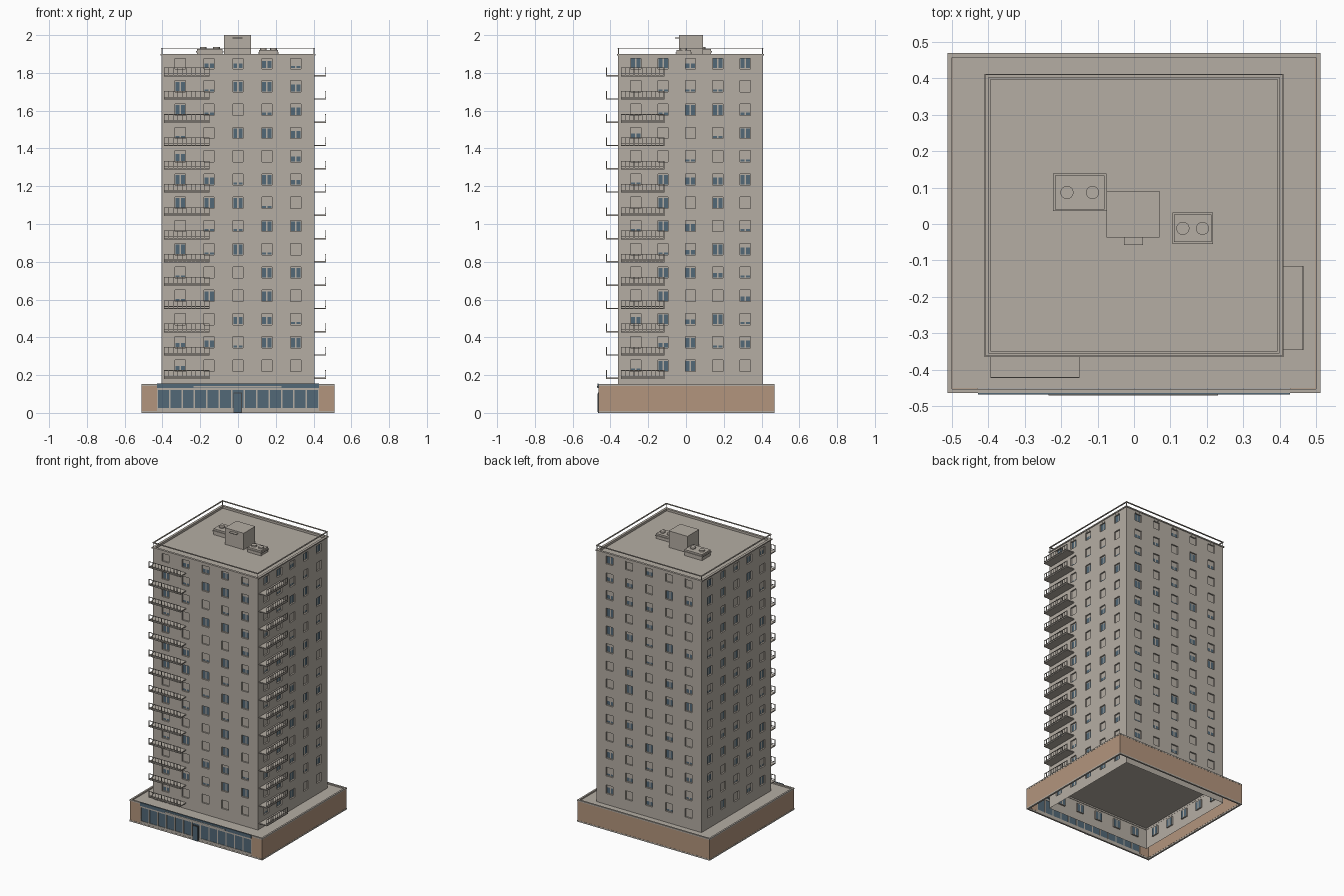
import bpy, bmesh, random
from mathutils import Vector

if "Cube" in bpy.data.objects:
    bpy.data.objects.remove(bpy.data.objects["Cube"])

random.seed(4)


def material(name, rgb):
    m = bpy.data.materials.new(name)
    m.diffuse_color = (*rgb, 1)
    m.use_nodes = True
    m.node_tree.nodes["Principled BSDF"].inputs["Base Color"].default_value = m.diffuse_color
    return m


CONCRETE = material("warm_grey_concrete", (0.46, 0.42, 0.37))
GLASS = material("blue_grey_glass", (0.085, 0.14, 0.185))
BRICK = material("tan_brick", (0.45, 0.30, 0.205))
DARK = material("dark_metal", (0.06, 0.065, 0.07))


def finish(name, bm, mats):
    me = bpy.data.meshes.new(name)
    bm.to_mesh(me)
    bm.free()
    for m in mats:
        me.materials.append(m)
    ob = bpy.data.objects.new(name, me)
    bpy.context.collection.objects.link(ob)
    return ob


def boxes(name, mat, items):
    """One object made of boxes given as x0, x1, y0, y1, z0, z1."""
    bm = bmesh.new()
    for x0, x1, y0, y1, z0, z1 in items:
        vs = bmesh.ops.create_cube(bm, size=1)["verts"]
        for v in vs:
            v.co = ((x0 + x1) / 2 + v.co.x * (x1 - x0),
                    (y0 + y1) / 2 + v.co.y * (y1 - y0),
                    (z0 + z1) / 2 + v.co.z * (z1 - z0))
    return finish(name, bm, [mat])


def ring(x0, x1, y0, y1, z0, z1, t):
    """Four boxes forming a rectangular frame of width t."""
    return [(x0, x1, y0, y0 + t, z0, z1), (x0, x1, y1 - t, y1, z0, z1),
            (x0, x0 + t, y0 + t, y1 - t, z0, z1), (x1 - t, x1, y0 + t, y1 - t, z0, z1)]


# Main dimensions
TX, TY0, TY1, TOP = 0.405, -0.36, 0.407, 1.895
FLOORS, PITCH, FIRST = 14, 0.1232, 0.18
HALF, TALL, DEPTH = 0.027, 0.06, 0.01
SILLS = [0.06] + [FIRST + 0.04 + PITCH * i for i in range(FLOORS)]


def tower_wall(name, origin, u, length, spacing):
    """Wall sheet with recessed two-pane windows and random blinds."""
    origin, u = Vector(origin), Vector(u)
    n = u.cross(Vector((0, 0, 1)))
    bm = bmesh.new()

    def quad(pts, mat=0):
        f = bm.faces.new([bm.verts.new(origin + u * a - n * d + Vector((0, 0, z)))
                          for a, z, d in pts])
        f.material_index = mat

    def flat(a0, a1, z0, z1, d=0, mat=0):
        if z1 - z0 > 1e-4:
            quad([(a0, z0, d), (a1, z0, d), (a1, z1, d), (a0, z1, d)], mat)

    cols = [length / 2 + spacing * k for k in range(-2, 3)]
    z_prev = 0
    for s in SILLS:
        z0, z1 = s, s + TALL
        flat(0, length, z_prev, z0)
        z_prev = z1
        a_prev = 0
        for c in cols:
            a0, a1 = c - HALF, c + HALF
            flat(a_prev, a0, z0, z1)
            a_prev = a1
            # reveals
            corners = [(a0, z0), (a1, z0), (a1, z1), (a0, z1)]
            for (pa, pz), (qa, qz) in zip(corners, corners[1:] + corners[:1]):
                quad([(pa, pz, 0), (pa, pz, DEPTH), (qa, qz, DEPTH), (qa, qz, 0)])
            # panes below the blind, blind above, mullion and side frames
            lift = random.choice([0, 0, 0.2, 0.45, 0.7, 0.95, 0.95])
            if s == SILLS[0]:
                lift = 0.95
            zb = z0 + 0.003 + (TALL - 0.006) * lift
            flat(a0, a1, z0, z0 + 0.003, DEPTH)
            flat(a0, a1, zb, z1, DEPTH)
            edges = [a0, a0 + 0.002, c - 0.004, c + 0.004, a1 - 0.002, a1]
            for k in range(5):
                flat(edges[k], edges[k + 1], z0 + 0.003, zb, DEPTH, k % 2)
        flat(a_prev, length, z0, z1)
    flat(0, length, z_prev, TOP)
    finish(name, bm, [CONCRETE, GLASS])


# Tower walls
D = TY1 - TY0
tower_wall("tower_front_wall", (-TX, TY0, 0), (1, 0, 0), 2 * TX, 0.153)
tower_wall("tower_right_wall", (TX, TY0, 0), (0, 1, 0), D, 0.145)
tower_wall("tower_back_wall", (TX, TY1, 0), (-1, 0, 0), 2 * TX, 0.153)
tower_wall("tower_left_wall", (-TX, TY1, 0), (0, -1, 0), D, 0.145)

# Tower slabs, coping and roof guard rail
e = 0.001
boxes("first_floor_slab", CONCRETE, [(-TX + e, TX - e, TY0 + e, TY1 - e, 0.15, 0.156)])
boxes("tower_roof", CONCRETE, [(-TX + e, TX - e, TY0 + e, TY1 - e, 1.875, 1.885)])
boxes("roof_coping", CONCRETE, ring(-0.41, 0.41, -0.365, 0.412, 1.892, 1.9, 0.016)
      + ring(-0.404, 0.404, -0.359, 0.406, 1.885, 1.892, 0.01))
boxes("roof_guard_rail", CONCRETE, ring(-0.407, 0.407, -0.362, 0.41, 1.928, 1.933, 0.008)
      + [(x - 0.002, x + 0.002, y - 0.002, y + 0.002, 1.9, 1.928)
         for x in (-0.403, 0.403) for y in (-0.358, 0.405)])

# Balconies on the front and right faces
slabs, rails = [], []
for i in range(FLOORS):
    z = FIRST + PITCH * i
    slabs.append((-0.393, -0.15, -0.42, TY0, z, z + 0.007))
    slabs.append((TX, 0.465, -0.345, -0.115, z, z + 0.007))
    for h in (0.012, 0.043):
        rails.append((-0.393, -0.15, -0.423, -0.419, z + h, z + h + 0.003))
        rails.append((0.461, 0.465, -0.345, -0.115, z + h, z + h + 0.003))
    for k in range(11):
        x, y = -0.3915 + 0.024 * k, -0.3435 + 0.0227 * k
        rails.append((x - 0.0015, x + 0.0015, -0.4225, -0.4195, z, z + 0.043))
        rails.append((0.4615, 0.4645, y - 0.0015, y + 0.0015, z, z + 0.043))
boxes("balcony_slabs", CONCRETE, slabs)
boxes("balcony_railings", CONCRETE, rails)

# Podium with brick walls around an open shopfront bay
PX, PY0, PY1, T, SX = 0.51, -0.463, 0.468, 0.012, 0.428
boxes("podium_brick_walls", BRICK, [
    (-PX, PX, PY1 - T, PY1, 0.01, 0.143),
    (-PX, -PX + T, PY0, PY1 - T, 0.01, 0.143), (PX - T, PX, PY0, PY1 - T, 0.01, 0.143),
    (-PX + T, -SX, PY0, PY0 + T, 0.01, 0.143), (SX, PX - T, PY0, PY0 + T, 0.01, 0.143)])
boxes("podium_base_strip", CONCRETE, ring(-PX - e, PX + e, PY0 - e, PY1 + e, 0, 0.01, T))
boxes("podium_coping", CONCRETE, ring(-PX - e, PX + e, PY0 - e, PY1 + e, 0.143, 0.152, T))
boxes("podium_roof", CONCRETE, ring(-PX + T, PX - T, PY0 + T, PY1 - T, 0.138, 0.144, 0.094))

# Shopfront: glazing, frame, fascia, canopy and door
boxes("shopfront_glass", GLASS, [(-SX, SX, PY0 + 0.003, PY0 + 0.008, 0.01, 0.143)])
step = 2 * SX / 13
boxes("shopfront_frame", CONCRETE,
      [(-SX, SX, PY0, PY0 + 0.01, 0.01, 0.025), (-SX, SX, PY0, PY0 + 0.01, 0.12, 0.132)]
      + [(-SX + step * k - 0.004, -SX + step * k + 0.004, PY0, PY0 + 0.01, 0.025, 0.12)
         for k in range(14)])
boxes("shopfront_fascia", GLASS, [(-SX, SX, PY0 - 0.005, PY0, 0.132, 0.155)])
boxes("shopfront_canopy_strip", CONCRETE, [(-0.235, 0.23, PY0 - 0.007, PY0, 0.134, 0.142)])
boxes("door_frame", DARK, [(-0.025, 0.022, PY0 - 0.003, PY0 + 0.002, 0, 0.107)])
boxes("door_panel", GLASS, [(-0.02, 0.017, PY0 - 0.005, PY0 - 0.003, 0.004, 0.102)])

# Rooftop lift house and ventilation units
boxes("lift_house", CONCRETE, [(-0.075, 0.07, -0.037, 0.09, 1.885, 2.0)])
boxes("lift_house_canopy", CONCRETE, [(-0.028, 0.025, -0.057, -0.037, 1.983, 1.988)])
for side, (x0, x1, y0, y1, top) in (("left", (-0.222, -0.076, 0.035, 0.138, 1.927)),
                                    ("right", (0.105, 0.217, -0.055, 0.031, 1.92))):
    boxes(side + "_vent_unit", CONCRETE, [
        (x0 + 0.005, x1 - 0.005, y0 + 0.005, y1 - 0.005, 1.885, top),
        (x0, x1, y0, y1, top - 0.018, top - 0.012)])
    bm = bmesh.new()
    for f in (0.26, 0.74):
        vs = bmesh.ops.create_cone(bm, cap_ends=True, segments=20, radius1=0.018,
                                   radius2=0.018, depth=0.01)["verts"]
        bmesh.ops.translate(bm, verts=vs, vec=(x0 + (x1 - x0) * f, (y0 + y1) / 2, top + 0.004))
    finish(side + "_vent_fans", bm, [CONCRETE])
